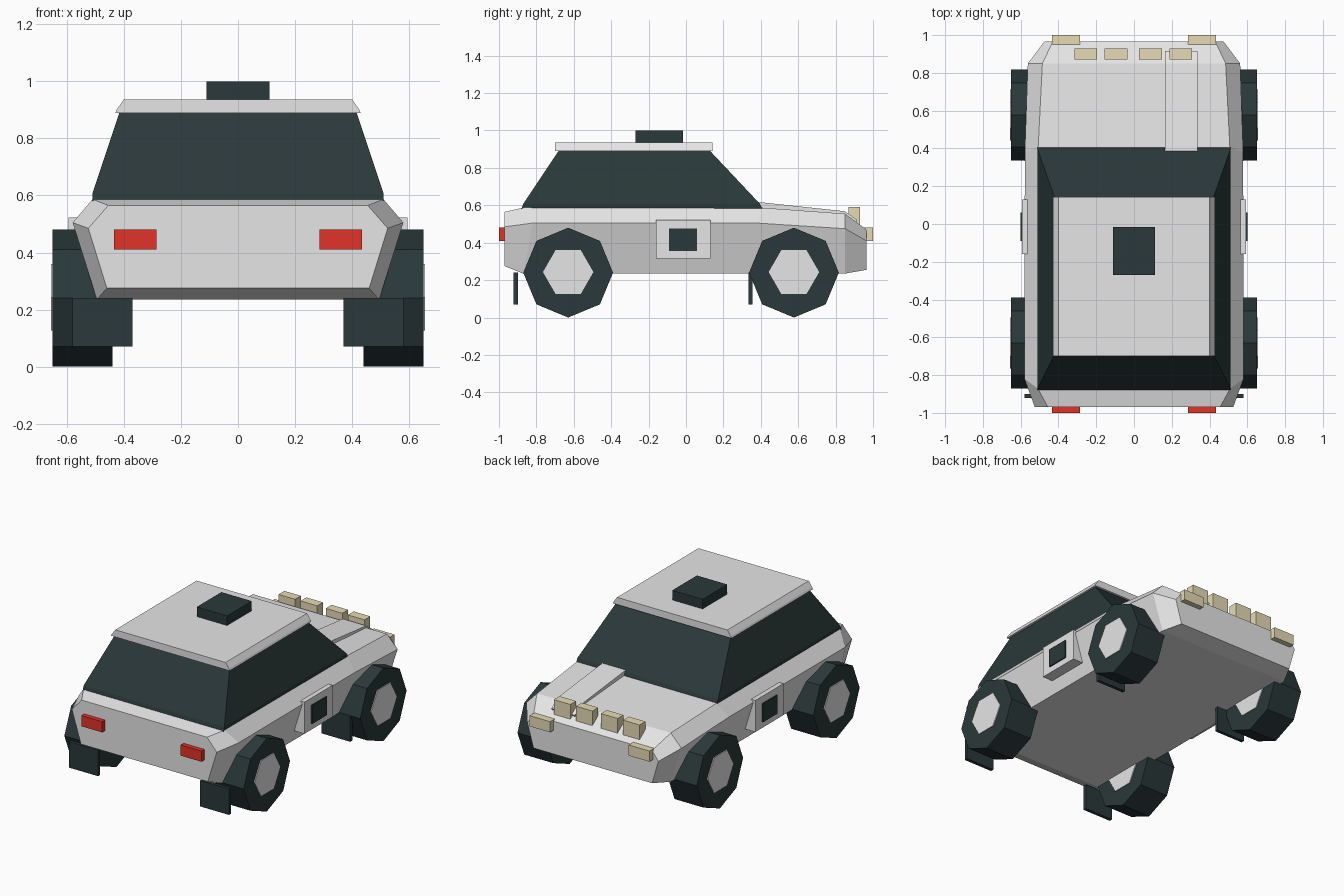
import bpy, bmesh, math
from mathutils import Matrix

if "Cube" in bpy.data.objects:
    bpy.data.objects.remove(bpy.data.objects["Cube"])


def mat(name, r, g, b):
    m = bpy.data.materials.new(name)
    m.diffuse_color = (r, g, b, 1)
    m.use_nodes = True
    m.node_tree.nodes["Principled BSDF"].inputs["Base Color"].default_value = m.diffuse_color
    return m


WHITE = mat("white paint", 0.79, 0.79, 0.79)
DARK = mat("dark rubber and glass", 0.023, 0.040, 0.041)
RED = mat("red lamp", 0.76, 0.032, 0.022)
BEIGE = mat("beige lamp", 0.80, 0.71, 0.46)


def finish(name, bm, material):
    bmesh.ops.recalc_face_normals(bm, faces=bm.faces)
    me = bpy.data.meshes.new(name)
    bm.to_mesh(me)
    bm.free()
    me.materials.append(material)
    ob = bpy.data.objects.new(name, me)
    bpy.context.collection.objects.link(ob)
    return ob


def loft(name, rings, material):
    """Skin a list of equal-length point rings and cap both ends."""
    bm = bmesh.new()
    vs = [[bm.verts.new(p) for p in ring] for ring in rings]
    n = len(vs[0])
    for a, b in zip(vs, vs[1:]):
        for i in range(n):
            j = (i + 1) % n
            bm.faces.new((a[i], a[j], b[j], b[i]))
    bm.faces.new(vs[0])
    bm.faces.new(vs[-1])
    return finish(name, bm, material)


def box(name, x, y, z, material):
    return loft(name, [[(x[0], y[0], h), (x[1], y[0], h), (x[1], y[1], h), (x[0], y[1], h)]
                       for h in z], material)


def disc(name, x0, x1, y, z, r, sides, material):
    """Wheel-like prism along x with a corner pointing along y."""
    ring = [(y + r * math.cos(2 * math.pi * i / sides),
             z + r * math.sin(2 * math.pi * i / sides)) for i in range(sides)]
    return loft(name, [[(x, *p) for p in ring] for x in (x0, x1)], material)


# Body: half sections (bottom, widest line, shoulder), mirrored in x
sections = [
    [(0.46, -0.97, 0.275), (0.525, -0.97, 0.485), (0.455, -0.97, 0.565)],
    [(0.495, -0.87, 0.235), (0.58, -0.82, 0.505), (0.51, -0.87, 0.587)],
    [(0.495, 0.40, 0.235), (0.578, 0.38, 0.505), (0.507, 0.41, 0.587)],
    [(0.485, 0.85, 0.235), (0.562, 0.85, 0.475), (0.485, 0.85, 0.555)],
    [(0.43, 0.965, 0.255), (0.475, 0.965, 0.41), (0.43, 0.965, 0.47)],
]
loft("body", [s + [(-x, y, z) for x, y, z in reversed(s)] for s in sections], WHITE)

# Glass cabin: rectangles narrowing to the roof
levels = [(0.51, -0.88, 0.41, 0.58), (0.51, -0.87, 0.395, 0.608), (0.413, -0.675, 0.12, 0.90)]
loft("cabin_glass", [[(-w, a, z), (w, a, z), (w, b, z), (-w, b, z)] for w, a, b, z in levels], DARK)

# Roof slab with sloped sides
profile = [(-0.43, 0.89), (0.43, 0.89), (0.425, 0.902), (0.40, 0.937), (-0.40, 0.937), (-0.425, 0.902)]
loft("roof", [[(x, y, z) for x, z in profile] for y in (-0.70, 0.143)], WHITE)
box("roof_vent", (-0.11, 0.11), (-0.27, -0.015), (0.92, 1.0), DARK)

# Raised bonnet panel
panel = [(0.38, 0.56), (0.38, 0.617), (0.41, 0.615), (0.85, 0.568), (0.915, 0.522), (0.90, 0.49)]
loft("bonnet_panel", [[(x, y, z) for y, z in panel] for x in (0.165, 0.335)], WHITE)

# Lamps on the bonnet
for i, x in enumerate((-0.255, -0.095, 0.0875, 0.2475)):
    box(f"bonnet_lamp_{i + 1}", (x - 0.06, x + 0.06), (0.87, 0.93), (0.48, 0.592), BEIGE)

# Paired parts on both sides
for side, s in (("right", 1), ("left", -1)):
    lamp_x = (0.285 * s, 0.435 * s)
    box(f"{side}_tail_lamp", lamp_x, (-1.0, -0.96), (0.41, 0.48), RED)
    box(f"{side}_headlamp", lamp_x, (0.94, 1.0), (0.41, 0.48), BEIGE)
    box(f"{side}_door_plate", (0.51 * s, 0.594 * s), (-0.16, 0.13), (0.315, 0.522), WHITE)
    box(f"{side}_door_square", (0.58 * s, 0.602 * s), (-0.09, 0.06), (0.355, 0.476), DARK)
    for end, y, flap in (("rear", -0.63, -0.91), ("front", 0.577, 0.345)):
        disc(f"{side}_{end}_tyre", 0.44 * s, 0.65 * s, y, 0.24, 0.24, 8, DARK)
        disc(f"{side}_{end}_hub", 0.434 * s, 0.656 * s, y, 0.243, 0.135, 6, WHITE)
        box(f"{side}_{end}_mud_flap", (0.37 * s, 0.58 * s), (flap - 0.011, flap + 0.011),
            (0.07, 0.24), DARK)
